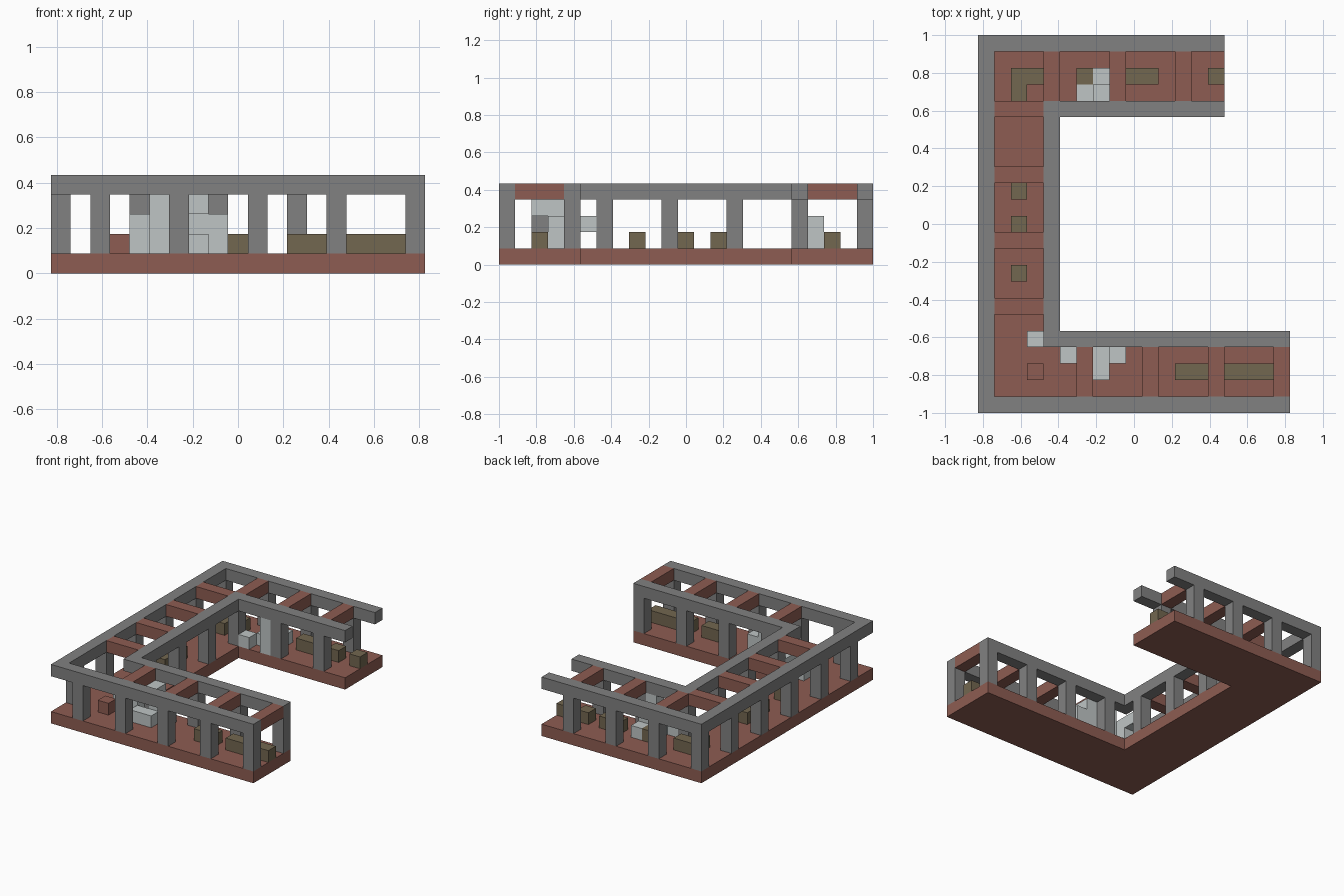
import bpy
import bmesh
from mathutils import Matrix, Vector

cube = bpy.data.objects.get("Cube")
if cube:
    bpy.data.objects.remove(cube, do_unlink=True)

U = 2 / 23                        # one building block
ORIGIN = Vector((9.5, 11.5, 0))   # plan centre, in blocks


def material(name, rgb):
    mat = bpy.data.materials.new(name)
    mat.use_nodes = True
    color = (*rgb, 1)
    mat.diffuse_color = color
    mat.node_tree.nodes["Principled BSDF"].inputs["Base Color"].default_value = color
    return mat


brick = material("brick", (0.27, 0.108, 0.085))
stone = material("grey_stone", (0.22, 0.22, 0.22))
olive = material("olive_wood", (0.17, 0.135, 0.08))
pale = material("pale_stone", (0.52, 0.56, 0.56))


def finish(name, bm, mat):
    bmesh.ops.recalc_face_normals(bm, faces=bm.faces)
    mesh = bpy.data.meshes.new(name)
    bm.to_mesh(mesh)
    bm.free()
    mesh.materials.append(mat)
    bpy.context.collection.objects.link(bpy.data.objects.new(name, mesh))


def boxes(name, mat, items):
    """Each item is a corner position followed by a size, in blocks."""
    bm = bmesh.new()
    for x, y, z, w, d, h in items:
        centre = (Vector((x + w / 2, y + d / 2, z + h / 2)) - ORIGIN) * U
        size = Matrix.Diagonal((w * U, d * U, h * U, 1))
        bmesh.ops.create_cube(bm, size=1, matrix=Matrix.Translation(centre) @ size)
    finish(name, bm, mat)


# C-shaped floor slab
bm = bmesh.new()
outline = [(0, 0), (19, 0), (19, 5), (5, 5), (5, 18), (15, 18), (15, 23), (0, 23)]
slab = bm.faces.new([bm.verts.new((Vector((x, y, 0)) - ORIGIN) * U) for x, y in outline])
top = bmesh.ops.extrude_face_region(bm, geom=[slab])["geom"]
bmesh.ops.translate(bm, vec=(0, 0, U), verts=[v for v in top if isinstance(v, bmesh.types.BMVert)])
finish("floor_slab", bm, brick)

# Column positions along each wing
front_x = [6, 10, 14, 18]
back_x = [4, 8, 12]
side_y = [6, 10, 14, 18]
columns = [(x, y) for x in front_x for y in (0, 4)]
columns += [(x, y) for x in back_x for y in (18, 22)]
columns += [(0, y) for y in side_y] + [(4, y) for y in side_y if y != 18]
columns += [(2, 0), (0, 2), (0, 22)]
boxes("columns", stone, [(x, y, 1, 1, 1, 3) for x, y in columns])

# Long beams above the outer and inner column rows
boxes("outer_beams", stone, [(0, 0, 4, 19, 1, 1), (0, 1, 4, 1, 21, 1), (0, 22, 4, 15, 1, 1)])
boxes("inner_beams", stone, [(4, 4, 4, 15, 1, 1), (4, 5, 4, 1, 13, 1), (4, 18, 4, 11, 1, 1)])

# Brick cross beams between the long beams
boxes("cross_beams", brick,
      [(x, 1, 4, 1, 3, 1) for x in front_x]
      + [(x, 19, 4, 1, 3, 1) for x in back_x]
      + [(1, y, 4, 3, 1, 1) for y in side_y])

# Low wooden furniture
boxes("front_benches", olive, [(12, 2, 1, 2, 1, 1), (15, 2, 1, 4, 1, 1)])
boxes("side_stools", olive, [(2, y, 1, 1, 1, 1) for y in (8, 11, 13)])
boxes("back_benches", olive, [(x, 20, 1, w, 1, 1) for x, w in ((2, 2), (6, 1), (9, 2), (12, 1), (14, 1))])
boxes("corner_bench_end", olive, [(2, 19, 1, 1, 1, 1)])
boxes("brick_block", brick, [(3, 2, 1, 1, 1, 1)])

# Scattered pale blocks
boxes("front_rubble", pale, [
    (3, 4, 1, 1, 1, 1), (4, 4, 1, 1, 1, 2), (4, 5, 2, 1, 1, 1),
    (5, 3, 1, 1, 1, 3), (6, 2, 1, 2, 1, 1), (7, 2, 3, 1, 1, 1),
    (7, 3, 1, 1, 1, 3), (8, 3, 1, 1, 1, 2)])
boxes("back_rubble", pale, [
    (5, 18, 1, 1, 1, 1), (6, 19, 1, 1, 1, 1), (7, 18, 1, 1, 1, 3),
    (7, 19, 1, 1, 1, 2), (7, 20, 1, 1, 1, 1)])
